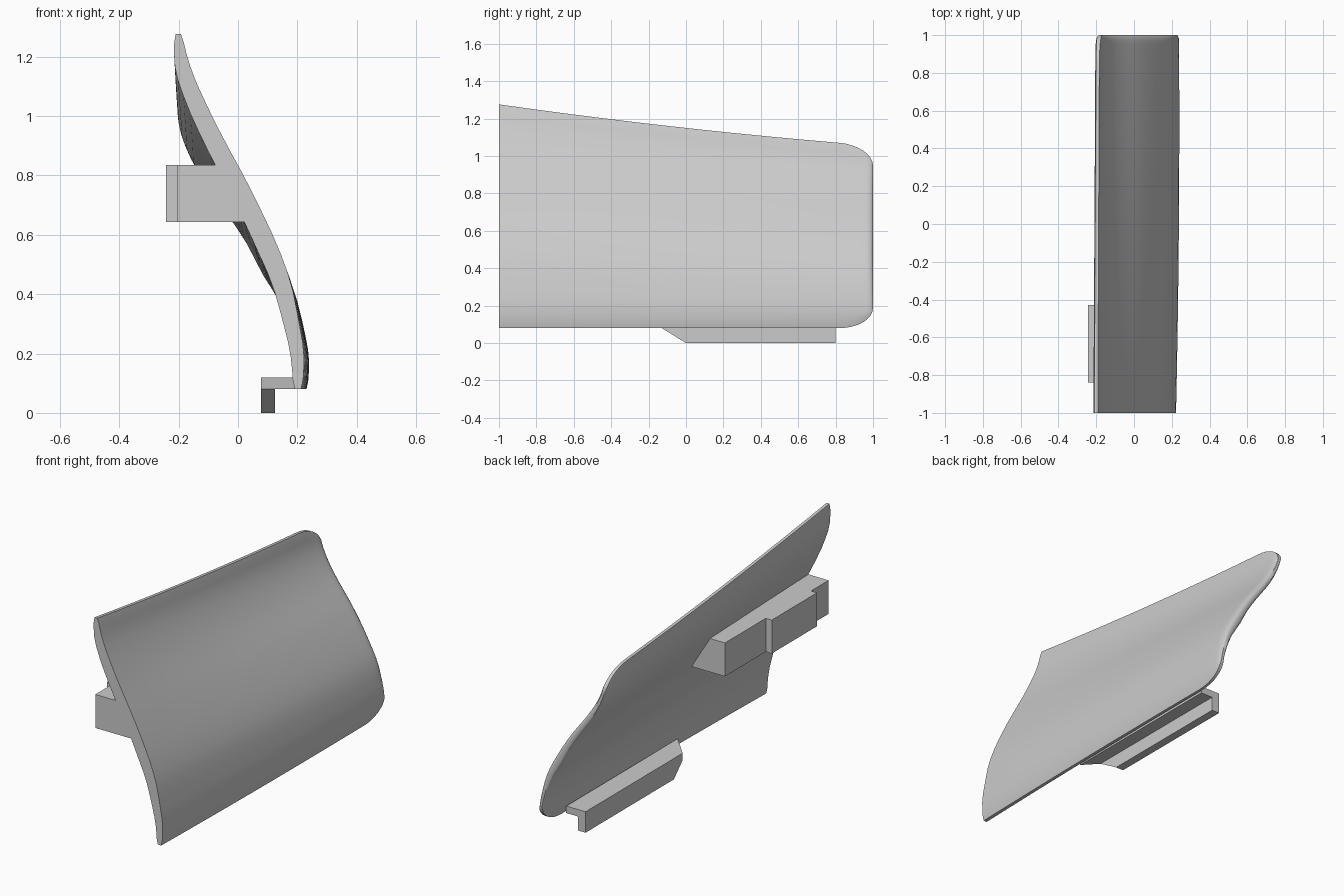
import bpy, bmesh, math

cube = bpy.data.objects.get("Cube")
if cube:
    bpy.data.objects.remove(cube, do_unlink=True)

grey = bpy.data.materials.new("light_grey")
grey.use_nodes = True
grey.diffuse_color = (0.6, 0.6, 0.6, 1)
grey.node_tree.nodes["Principled BSDF"].inputs["Base Color"].default_value = (0.6, 0.6, 0.6, 1)


def finish(bm, name, smooth=False):
    bmesh.ops.recalc_face_normals(bm, faces=bm.faces[:])
    mesh = bpy.data.meshes.new(name)
    bm.to_mesh(mesh)
    bm.free()
    mesh.materials.append(grey)
    obj = bpy.data.objects.new(name, mesh)
    bpy.context.collection.objects.link(obj)
    if smooth:
        bpy.ops.object.select_all(action='DESELECT')
        obj.select_set(True)
        bpy.context.view_layer.objects.active = obj
        bpy.ops.object.shade_smooth_by_angle(angle=math.radians(40))
    return obj


def loft(name, rings, smooth=False):
    """Join equal-length closed rings and cap both ends."""
    bm = bmesh.new()
    loops = [[bm.verts.new(p) for p in ring] for ring in rings]
    n = len(loops[0])
    for a, b in zip(loops, loops[1:]):
        for i in range(n):
            j = (i + 1) % n
            bm.faces.new((a[i], a[j], b[j], b[i]))
    for end in (loops[0], loops[-1]):
        half = n // 2
        if smooth:  # cap strip between the inner and outer skins
            for i in range(half - 1):
                bm.faces.new((end[i], end[i + 1], end[n - 2 - i], end[n - 1 - i]))
        else:
            bm.faces.new(end)
    return finish(bm, name, smooth)


def curve(values, t):
    """Smooth curve through evenly spaced values."""
    s = min(max(t, 0), 1) * (len(values) - 1)
    i = min(int(s), len(values) - 2)
    f = s - i
    p0, p1, p2, p3 = (values[min(max(i + k, 0), len(values) - 1)] for k in (-1, 0, 1, 2))
    return p1 + 0.5 * f * (p2 - p0 + f * (2 * p0 - 5 * p1 + 4 * p2 - p3
                                          + f * (3 * (p1 - p2) + p3 - p0)))


# Curved panel: inner and outer skins, from bottom to top, at each end
front_in = [.186, .176, .148, .113, .06, .005, -.057, -.118, -.172, -.211, -.215]
front_out = [.218, .222, .203, .178, .135, .08, .02, -.045, -.105, -.157, -.187]
rear_in = [.21, .205, .18, .14, .08, .03, -.035, -.105, -.162, -.197, -.205]
rear_out = [.233, .238, .222, .195, .148, .09, .025, -.05, -.115, -.16, -.178]
ROWS = 22


def panel_ring(y, trim, pinch):
    v = (y + 1) / 2
    top = 1.15 - 0.11 * y + 0.016 * y * y
    inner, outer = [], []
    for r in range(ROWS + 1):
        # rows gather near the rims so these can be rounded
        e = 0.5 - 0.5 * math.cos(math.pi * r / ROWS)
        t = trim + (1 - 2 * trim) * (0.5 * e + 0.5 * r / ROWS)
        bulge = 0.008 * (1 - y * y) * (1 - t)
        a = curve(front_in, t) * (1 - v) + curve(rear_in, t) * v + bulge
        b = curve(front_out, t) * (1 - v) + curve(rear_out, t) * v + bulge
        rim = 0.35 if r in (0, ROWS) else 0.0
        k = 0.5 * max(pinch, rim)
        z = 0.08 + t * (top - 0.08)
        inner.append((a + (b - a) * k, y, z))
        outer.append((b - (b - a) * k, y, z))
    return inner + outer[::-1]


rings = [panel_ring(-1 + 0.18 * i, 0, 0) for i in range(10)]
for i in range(9):
    s = math.sin(math.pi / 2 * i / 8)
    rings.append(panel_ring(0.82 + 0.18 * s, 0.11 * (1 - math.sqrt(1 - s * s)),
                            0.6 * s ** 20))
loft("curved_panel", rings, smooth=True)

# Upper bracket on the inner side, running from the front end to mid length
section = [(-.205, .643), (.045, .643), (-.05, .835), (-.205, .835)]
loft("upper_bracket", [[(x, y, z) for x, z in section] for y in (-1, -.06)])

# Raised pad on the upper bracket
pad = [(-.243, .643), (-.2, .643), (-.2, .835), (-.243, .835)]
loft("bracket_pad", [[(x, y, z) for x, z in pad] for y in (-.84, -.43)])

# Lower ledge with a diagonal front end
ledge = [(.077, -.08), (.2, -.21), (.2, .8), (.077, .8)]
loft("lower_ledge", [[(x, y, z) for x, y in ledge] for z in (.08, .12)])

# Hanging lip under the ledge with a sloped front end
lip = [(-.08, .08), (0, 0), (.8, 0), (.8, .08)]
loft("lower_lip", [[(x, y if x < .1 or y > 0 else y - .05 * z / .08, z) for y, z in lip]
                   for x in (.077, .125)])
